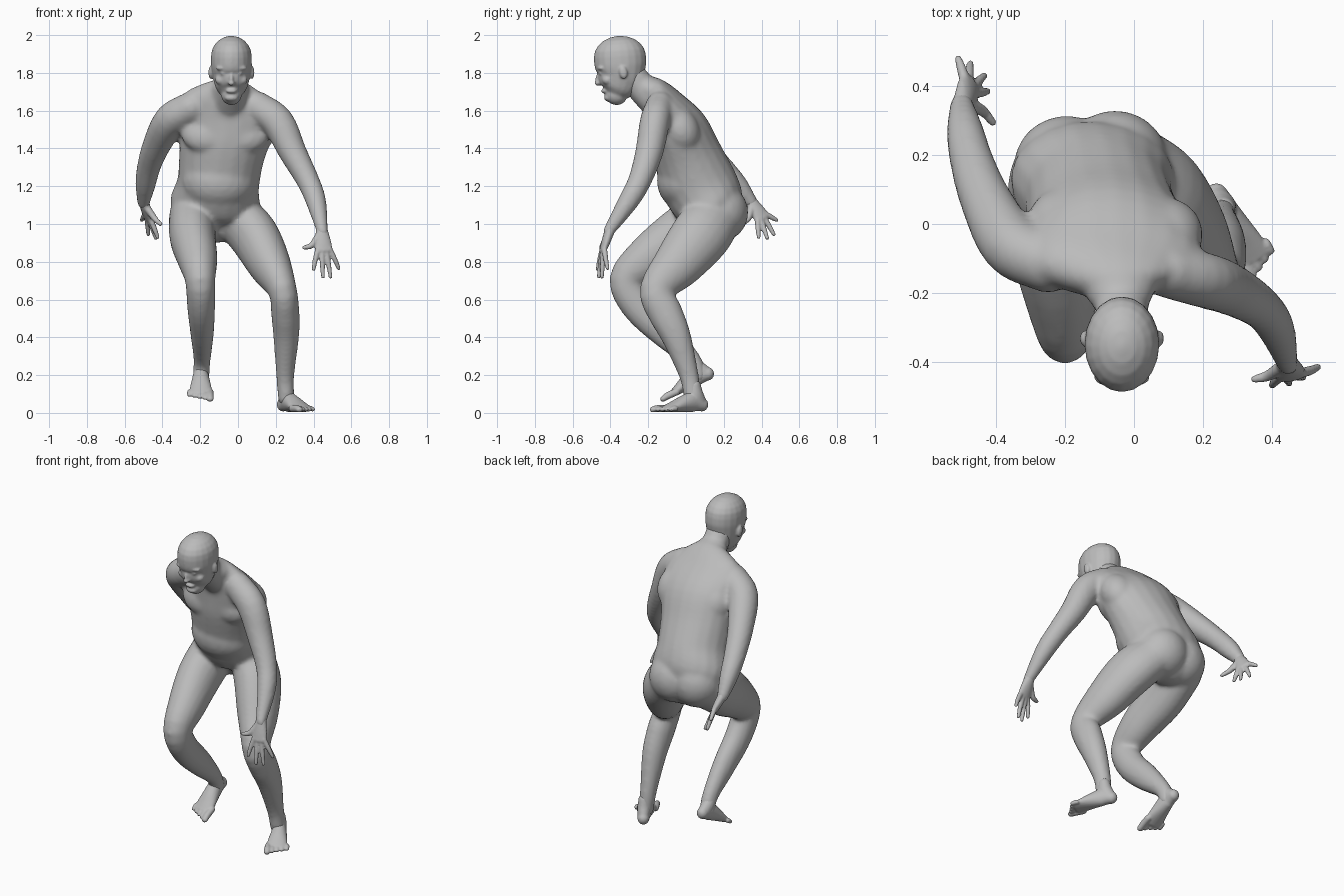
import bpy, bmesh, math
from mathutils import Vector, Matrix

cube = bpy.data.objects.get("Cube")
if cube:
    bpy.data.objects.remove(cube, do_unlink=True)

clay = bpy.data.materials.new("grey clay")
clay.use_nodes = True
COLOUR = (.5, .5, .5, 1)
clay.diffuse_color = COLOUR
clay.node_tree.nodes["Principled BSDF"].inputs["Base Color"].default_value = COLOUR
SIDES = 20


def spline(points, steps=4):
    """Smooth curve through points holding position and two radii."""
    pts = [Vector(p) for p in points]
    pts = [pts[0] * 2 - pts[1]] + pts + [pts[-1] * 2 - pts[-2]]
    out = []
    for a, b, c, d in zip(pts, pts[1:], pts[2:], pts[3:]):
        for k in range(steps):
            t = k / steps
            out.append(b + (c - a) * (t / 2) + (a * 2 - b * 5 + c * 4 - d) * (t * t / 2)
                       + (b * 3 - a - c * 3 + d) * (t ** 3 / 2))
    return out + [pts[-2]]


def loft(bm, points, side=(1, 0, 0)):
    """Elliptical tube with rounded ends; each point is x, y, z, half width, half depth."""
    curve = spline(points)
    side = Vector(side).normalized()
    rings = []
    for i, p in enumerate(curve):
        ahead, behind = curve[min(i + 1, len(curve) - 1)], curve[max(i - 1, 0)]
        rings.append((Vector(p[:3]), (Vector(ahead[:3]) - Vector(behind[:3])).normalized(), p[3], p[4]))

    def cap(ring, sign):
        p, t, a, b = ring
        return [(p + t * sign * min(a, b) * math.sin(w), t, a * math.cos(w), b * math.cos(w))
                for w in (.3, .6, .9, 1.2, 1.5)]

    rings = cap(rings[0], -1)[::-1] + rings + cap(rings[-1], 1)
    loops = []
    for p, t, a, b in rings:
        s = (side - t * side.dot(t)).normalized()
        u = t.cross(s)
        loops.append([bm.verts.new(p + s * a * math.cos(w) + u * b * math.sin(w))
                      for w in (math.tau * k / SIDES for k in range(SIDES))])
    for low, high in zip(loops, loops[1:]):
        for k in range(SIDES):
            n = (k + 1) % SIDES
            bm.faces.new((low[k], low[n], high[n], high[k]))
    bm.faces.new(loops[0][::-1])
    bm.faces.new(loops[-1])


def blob(bm, centre, size, tilt=0):
    """Ellipsoid muscle or feature, tilted about the x axis."""
    matrix = Matrix.Translation(centre) @ Matrix.Rotation(tilt, 4, "X") @ Matrix.Diagonal((*size, 1))
    bmesh.ops.create_icosphere(bm, subdivisions=3, radius=1, matrix=matrix)


def finish(name, bm, voxel, smoothing, matrix=Matrix()):
    """Fuse the overlapping volumes into one smooth skin."""
    bm.transform(matrix)
    bmesh.ops.recalc_face_normals(bm, faces=bm.faces)
    mesh = bpy.data.meshes.new(name)
    bm.to_mesh(mesh)
    bm.free()
    mesh.materials.append(clay)
    obj = bpy.data.objects.new(name, mesh)
    bpy.context.collection.objects.link(obj)
    remesh = obj.modifiers.new("fuse", "REMESH")
    remesh.mode = "VOXEL"
    remesh.voxel_size = voxel
    remesh.use_smooth_shade = True
    relax = obj.modifiers.new("relax", "SMOOTH")
    relax.factor = .5
    relax.iterations = smoothing


# Body: trunk and neck
body = bmesh.new()
loft(body, [(-.12, .16, 1.03, .19, .13), (-.12, .13, 1.1, .24, .185), (-.105, .07, 1.21, .218, .2),
            (-.087, .01, 1.36, .226, .182), (-.065, -.045, 1.505, .25, .16),
            (-.055, -.11, 1.625, .255, .108), (-.045, -.155, 1.69, .18, .08),
            (-.04, -.195, 1.715, .1, .07)], (1, -.1, 0))
loft(body, [(-.04, -.15, 1.64, .1, .09), (-.035, -.23, 1.715, .078, .08),
            (-.035, -.28, 1.78, .077, .075)])
# Chest, shoulder blades, belly and buttocks
for x in (-.16, .03):
    blob(body, (x, -.1, 1.49), (.145, .08, .125), -.4)
for x, y in ((-.2, .0), (.09, -.03)):
    blob(body, (x, y, 1.5), (.11, .1, .13), .5)
blob(body, (-.1, .0, 1.23), (.2, .155, .165))
for x, y in ((-.195, .165), (-.055, .18)):
    blob(body, (x, y, 1.06), (.155, .15, .155))
# Arms
loft(body, [(-.25, -.115, 1.615, .085, .085), (-.355, -.06, 1.55, .09, .088),
            (-.43, .07, 1.42, .075, .074), (-.47, .18, 1.31, .064, .062),
            (-.49, .27, 1.21, .054, .056), (-.5, .35, 1.11, .033, .035)], (1, .5, 0))
loft(body, [(.1, -.14, 1.625, .08, .075), (.21, -.165, 1.54, .087, .08),
            (.29, -.195, 1.38, .074, .074), (.37, -.245, 1.23, .061, .062),
            (.413, -.305, 1.12, .054, .055), (.447, -.41, .96, .031, .031)])
# Legs
loft(body, [(-.24, .12, 1.04, .125, .15), (-.24, -.04, .93, .122, .148), (-.213, -.21, .81, .105, .12),
            (-.2, -.315, .7, .08, .092), (-.195, -.25, .56, .074, .088),
            (-.19, -.11, .42, .062, .078), (-.19, .03, .28, .045, .05),
            (-.195, .065, .2, .045, .046)])
loft(body, [(.0, .145, 1.03, .125, .15), (.085, .075, .935, .13, .158), (.165, -.04, .79, .114, .133),
            (.235, -.155, .65, .077, .092), (.25, -.11, .53, .075, .092),
            (.255, -.05, .4, .068, .078), (.25, .015, .2, .048, .052), (.255, .035, .08, .044, .046)])
finish("body", body, .013, 7)

# Head: skull and jaw
head = bmesh.new()
loft(head, [(-.035, -.35, 1.888, .108, .138), (-.035, -.347, 1.84, .108, .137),
            (-.035, -.345, 1.795, .102, .124), (-.035, -.352, 1.755, .093, .117),
            (-.035, -.36, 1.715, .08, .096), (-.035, -.37, 1.685, .055, .06)])
# Nose, lips and chin
blob(head, (-.035, -.458, 1.77), (.013, .022, .042), -.2)
blob(head, (-.035, -.466, 1.746), (.018, .02, .013))
blob(head, (-.035, -.43, 1.704), (.03, .02, .013))
blob(head, (-.035, -.41, 1.668), (.036, .024, .02))
# Brows, eyes, cheeks and ears
for m in (-1, 1):
    blob(head, (-.035 + m * .04, -.446, 1.825), (.042, .024, .014))
    blob(head, (-.035 + m * .04, -.45, 1.797), (.018, .012, .009))
    blob(head, (-.035 + m * .05, -.415, 1.762), (.036, .03, .028))
    blob(head, (-.035 + m * .109, -.332, 1.802), (.013, .022, .036), .2)
finish("head", head, .006, 7)


def hand(name, wrist, knuckle, side, tips, thumb):
    """Palm, four fingers from index to little, and thumb."""
    bm = bmesh.new()
    wrist, knuckle, side = Vector(wrist), Vector(knuckle), Vector(side).normalized()
    palm = wrist.lerp(knuckle, .6)
    loft(bm, [(*wrist, .03, .028), (*palm, .043, .023), (*knuckle, .047, .017)], side)
    for i, tip in enumerate(tips):
        base = knuckle + side * (i - 1.5) * .025
        loft(bm, [(*base.lerp(palm, .2), .015, .015), (*base.lerp(Vector(tip), .5), .0135, .0135),
                  (*tip, .01, .01)], side)
    root = wrist.lerp(palm, .5) - side * .018
    bend = palm.lerp(Vector(thumb), .6)
    loft(bm, [(*root, .02, .02), (*bend, .016, .016), (*thumb, .011, .011)], side)
    finish(name, bm, .006, 2)


hand("left_hand", (.443, -.4, .975), (.455, -.44, .86), (1, .15, 0),
     [(.4, -.468, .76), (.45, -.462, .72), (.49, -.445, .72), (.533, -.415, .765)], (.35, -.45, .875))
hand("right_hand", (-.5, .34, 1.125), (-.475, .405, 1.03), (-.5, .7, .5),
     [(-.425, .385, .93), (-.435, .43, .925), (-.475, .465, .945), (-.51, .48, 1.02)], (-.41, .295, 1.0))


def foot(name, place, turn, pitch, inner):
    """Foot along -y with its sole at zero, then turned and pitched; inner is the big toe side."""
    bm = bmesh.new()
    loft(bm, [(0, .05, .04, .034, .036), (0, 0, .055, .04, .053), (0, -.06, .045, .049, .044),
              (0, -.12, .03, .058, .029), (0, -.16, .02, .058, .019)])
    # Ankle and heel cord
    loft(bm, [(0, .03, .05, .036, .045), (0, .012, .09, .039, .044), (0, .005, .14, .033, .035)])
    # Toes
    for i in range(5):
        r = .019 if i == 0 else .014
        x = inner * (.049 - .027 * i)
        loft(bm, [(x, -.14, .02, r, r), (x, -.19 + .01 * i, .02, r, r), (x, -.22 + .013 * i, .015, r, r * .8)])
    finish(name, bm, .006, 2, Matrix.Translation(place) @ Matrix.Rotation(turn, 4, "Z")
           @ Matrix.Rotation(pitch, 4, "X"))


foot("left_foot", (.263, .04, .003), .5, 0, -1)
foot("right_foot", (-.197, .085, .15), 0, .42, 1)
